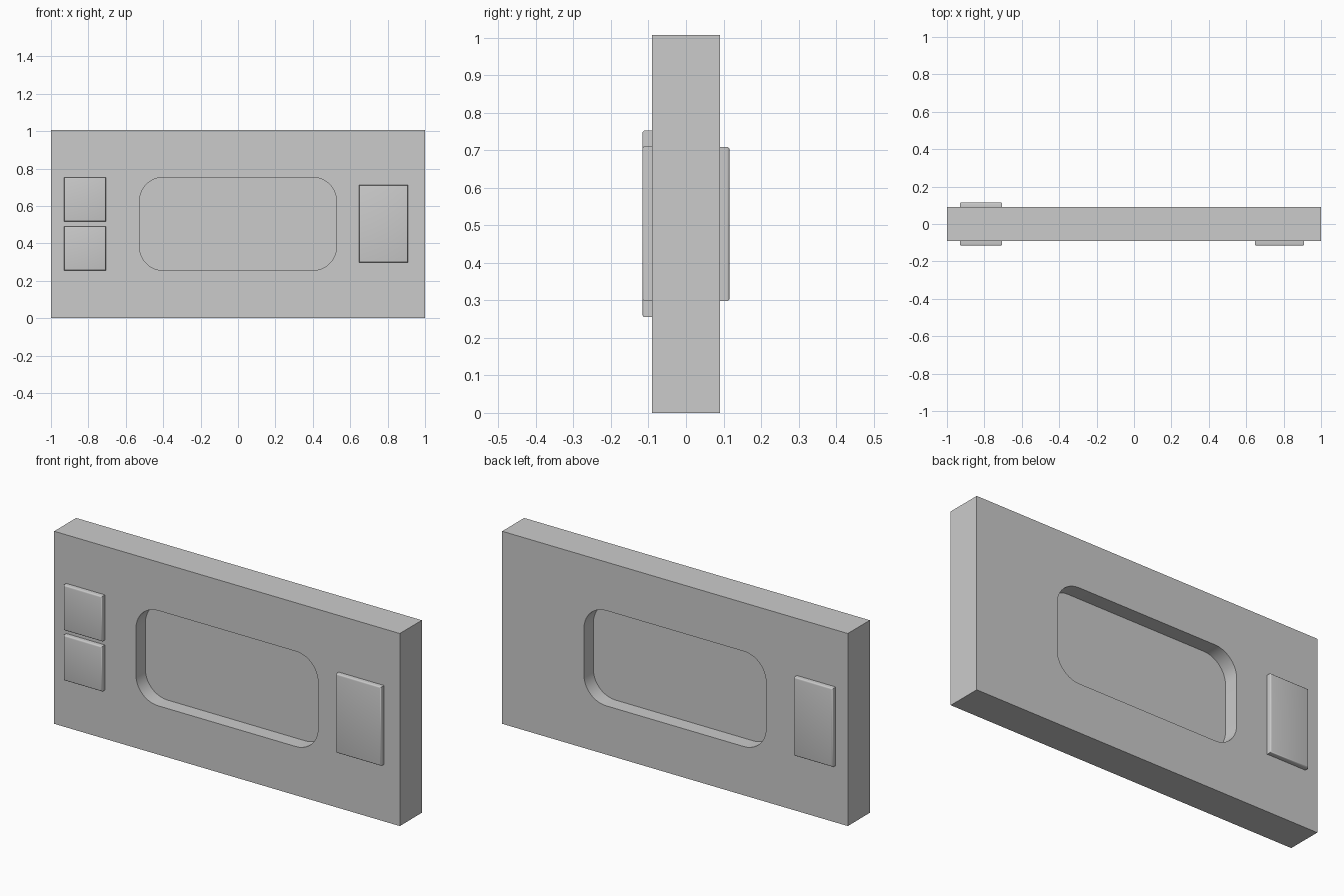
import bpy, bmesh
from math import cos, sin, pi, radians

if "Cube" in bpy.data.objects:
    bpy.data.objects.remove(bpy.data.objects["Cube"])


def finish(bm, name):
    bmesh.ops.recalc_face_normals(bm, faces=bm.faces)
    mesh = bpy.data.meshes.new(name)
    bm.to_mesh(mesh)
    bm.free()
    obj = bpy.data.objects.new(name, mesh)
    bpy.context.collection.objects.link(obj)
    return obj


def smooth(obj, angle=50):
    bpy.ops.object.select_all(action='DESELECT')
    obj.select_set(True)
    bpy.context.view_layer.objects.active = obj
    bpy.ops.object.shade_smooth_by_angle(angle=radians(angle))


def prism(name, outline, y0, y1):
    """Extrude an x-z outline from y0 to y1."""
    bm = bmesh.new()
    face = bm.faces.new([bm.verts.new((x, y0, z)) for x, z in outline])
    res = bmesh.ops.extrude_face_region(bm, geom=[face])
    verts = [g for g in res['geom'] if isinstance(g, bmesh.types.BMVert)]
    bmesh.ops.translate(bm, vec=(0, y1 - y0, 0), verts=verts)
    return finish(bm, name)


def rect(x0, x1, z0, z1):
    return [(x0, z0), (x1, z0), (x1, z1), (x0, z1)]


def rounded_rect(x0, x1, z0, z1, r, n=10):
    corners = [(x1 - r, z1 - r), (x0 + r, z1 - r), (x0 + r, z0 + r), (x1 - r, z0 + r)]
    return [(cx + r * cos((k + i / n) * pi / 2), cz + r * sin((k + i / n) * pi / 2))
            for k, (cx, cz) in enumerate(corners) for i in range(n + 1)]


H, Y, OUT = 1.007, 0.091, 0.116   # panel height, half thickness, plate face

# Main panel with a rounded pocket on each side of a thin web
panel = prism("wall_panel", rect(-1, 1, 0, H), -Y, Y)
pocket = rounded_rect(-0.527, 0.527, 0.255, 0.753, 0.128)
for side, name in ((-1, "front_pocket_cutter"), (1, "back_pocket_cutter")):
    cutter = prism(name, pocket, side * 0.013, side * 0.2)
    cutter.hide_render = True
    mod = panel.modifiers.new(name, 'BOOLEAN')
    mod.operation = 'DIFFERENCE'
    mod.solver = 'EXACT'
    mod.object = cutter
    bpy.context.view_layer.objects.active = panel
    bpy.ops.object.modifier_apply(modifier=mod.name)
    bpy.data.objects.remove(cutter)
smooth(panel)

# Raised plates, outer face edges softened
plates = {
    "front_upper_plate": (-1, -0.93, -0.706, 0.517, 0.753),
    "front_lower_plate": (-1, -0.93, -0.706, 0.255, 0.491),
    "front_tall_plate": (-1, 0.647, 0.909, 0.298, 0.711),
    "back_tall_plate": (1, -0.93, -0.706, 0.298, 0.709),
}
for name, (side, *box) in plates.items():
    plate = prism(name, rect(*box), side * Y, side * OUT)
    bm = bmesh.new()
    bm.from_mesh(plate.data)
    edges = [e for e in bm.edges
             if all(abs(v.co.y) > OUT - 0.001 for v in e.verts)]
    bmesh.ops.bevel(bm, geom=edges, offset=0.007, segments=3,
                    profile=0.5, affect='EDGES')
    bm.to_mesh(plate.data)
    bm.free()
    smooth(plate)
